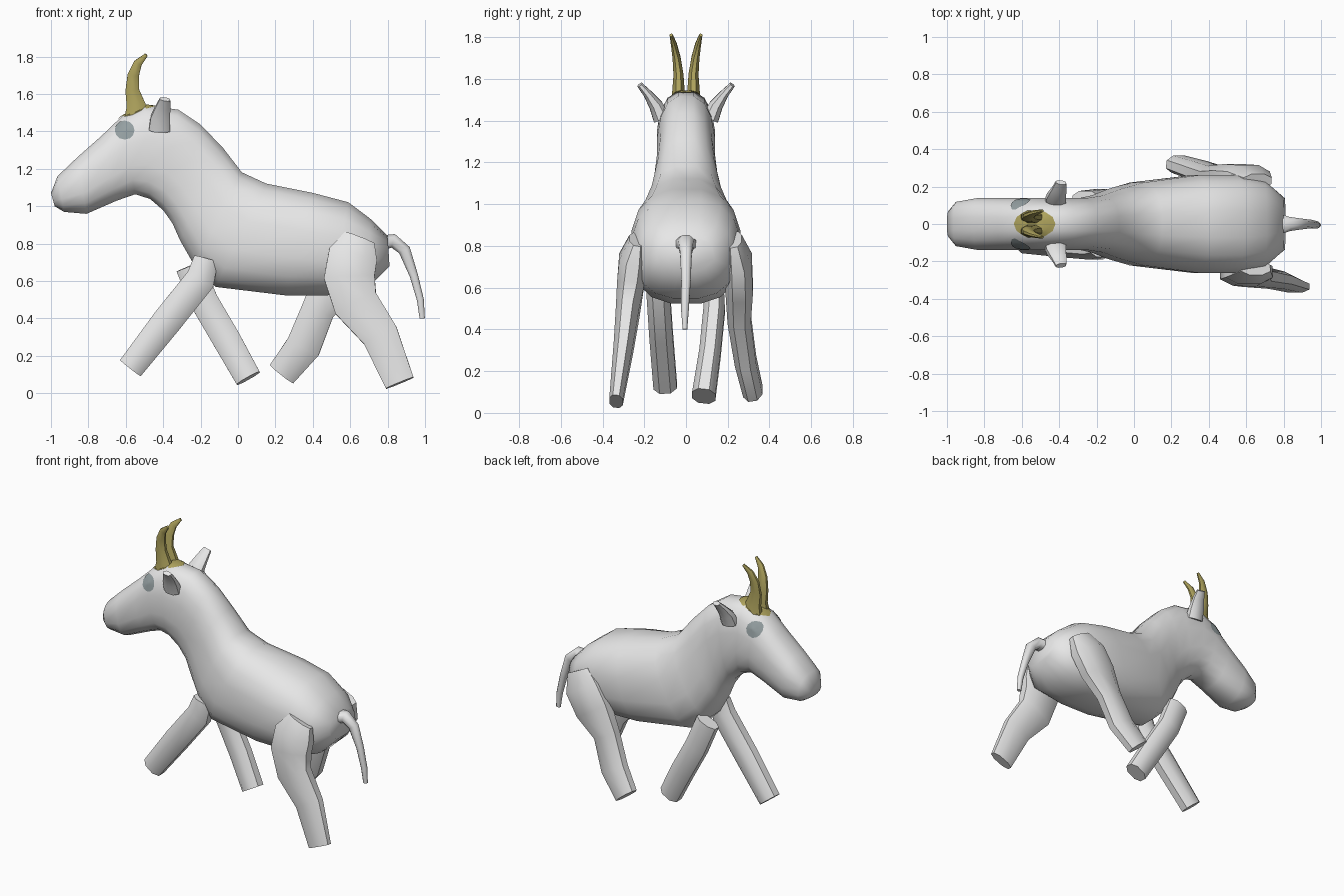
import bpy, bmesh, math
from mathutils import Vector

cube = bpy.data.objects.get("Cube")
if cube:
    bpy.data.objects.remove(cube, do_unlink=True)


def material(name, rgb):
    m = bpy.data.materials.new(name)
    m.use_nodes = True
    color = (*rgb, 1)
    m.diffuse_color = color
    m.node_tree.nodes["Principled BSDF"].inputs["Base Color"].default_value = color
    return m


COAT = material("pale grey coat", (0.8, 0.8, 0.8))
HORN = material("dull yellow horn", (0.43, 0.37, 0.11))
EYE = material("slate grey eye", (0.3, 0.35, 0.36))


def finish(name, bm, mat, angle=50):
    bmesh.ops.recalc_face_normals(bm, faces=bm.faces)
    mesh = bpy.data.meshes.new(name)
    bm.to_mesh(mesh)
    bm.free()
    mesh.materials.append(mat)
    ob = bpy.data.objects.new(name, mesh)
    bpy.context.collection.objects.link(ob)
    bpy.ops.object.select_all(action='DESELECT')
    ob.select_set(True)
    bpy.context.view_layer.objects.active = ob
    bpy.ops.object.shade_smooth_by_angle(angle=math.radians(angle))
    return ob


def power(v, p):
    return math.copysign(abs(v) ** p, v)


def loft(name, rings, mat, sides, square=0.85, angle=50):
    """Skin rings given as (centre, half axis u, half axis v)."""
    bm = bmesh.new()
    loops = []
    for c, u, v in rings:
        angles = [2 * math.pi * (i + 0.5) / sides for i in range(sides)]
        loops.append([bm.verts.new(c + u * power(math.cos(a), square)
                                   + v * power(math.sin(a), square)) for a in angles])
    for a, b in zip(loops, loops[1:]):
        for i in range(sides):
            j = (i + 1) % sides
            bm.faces.new((a[i], a[j], b[j], b[i]))
    bm.faces.new(loops[0])
    bm.faces.new(loops[-1][::-1])
    return finish(name, bm, mat, angle)


def limb(name, path, mat, sides=8, side=(0, 1, 0), square=0.85):
    """Tube along points (x, y, z, half depth, half width along side)."""
    pts = [Vector(p[:3]) for p in path]
    rings = []
    for i, p in enumerate(path):
        t = (pts[min(i + 1, len(pts) - 1)] - pts[max(i - 1, 0)]).normalized()
        s = Vector(side)
        s = (s - t * s.dot(t)).normalized()
        rings.append((pts[i], t.cross(s) * p[3], s * p[4]))
    return loft(name, rings, mat, sides, square)


# Head, neck and trunk: top x, top z, bottom x, bottom z, half width
profile = [
    (-1.0, 1.07, -.98, 1.0, .07), (-.965, 1.16, -.93, .97, .12),
    (-.86, 1.26, -.81, .96, .14), (-.73, 1.375, -.65, 1.03, .14),
    (-.62, 1.48, -.55, 1.065, .14), (-.5, 1.54, -.47, 1.04, .14),
    (-.32, 1.515, -.4, .98, .14), (-.2, 1.435, -.35, .91, .14),
    (-.08, 1.31, -.31, .82, .155), (.02, 1.18, -.23, .68, .19),
    (.15, 1.12, -.12, .57, .225), (.4, 1.07, .25, .525, .265),
    (.59, 1.02, .48, .525, .265), (.71, .93, .68, .55, .235),
    (.8, .84, .81, .68, .14),
]
rings = []
for tx, tz, bx, bz, w in profile:
    top, bottom = Vector((tx, 0, tz)), Vector((bx, 0, bz))
    rings.append(((top + bottom) / 2, (top - bottom) / 2 * 1.02, Vector((0, w, 0))))
body = loft("body", rings, COAT, 16, 0.8, 75)

# Legs in mid-stride
limb("front_leg_forward", [(-.17, -.13, .72, .07, .05), (-.2, -.135, .61, .085, .06),
                           (-.38, -.12, .385, .085, .06), (-.575, -.1, .135, .075, .06)], COAT)
limb("front_leg_back", [(-.26, .13, .68, .08, .05), (-.18, .135, .49, .08, .055),
                        (-.06, .115, .285, .08, .055), (.055, .085, .08, .075, .06)], COAT)
limb("hind_leg_back", [(.65, -.235, .83, .09, .04), (.615, -.255, .74, .14, .07),
                       (.595, -.265, .62, .145, .07), (.63, -.28, .48, .13, .06),
                       (.76, -.3, .31, .105, .05), (.865, -.335, .055, .085, .035)], COAT)
limb("hind_leg_forward", [(.66, .23, .83, .09, .04), (.61, .25, .73, .14, .07),
                          (.53, .255, .6, .14, .07), (.43, .255, .45, .095, .06),
                          (.35, .285, .25, .1, .055), (.235, .32, .105, .085, .05)], COAT)

# Tail
limb("tail", [(.75, 0, .8, .045, .07), (.83, 0, .815, .04, .04), (.89, 0, .765, .035, .03),
              (.94, 0, .63, .024, .024), (.975, -.005, .5, .02, .02),
              (.985, -.005, .4, .015, .012)], COAT)

# Ears and horns on both sides
for s, label in ((1, "a"), (-1, "b")):
    limb("ear_" + label, [(-.42, s * .115, 1.41, .045, .06), (-.415, s * .145, 1.475, .035, .055),
                          (-.4, s * .185, 1.53, .022, .042), (-.39, s * .222, 1.572, .015, .03)],
         COAT, side=(1, 0, 0))
    limb("horn_" + label, [(-.54, s * .038, 1.47, .075, .04), (-.545, s * .036, 1.54, .055, .032),
                           (-.565, s * .036, 1.62, .04, .026), (-.56, s * .045, 1.7, .033, .021),
                           (-.535, s * .058, 1.765, .024, .015), (-.49, s * .071, 1.81, .01, .008)],
         HORN, square=1)


def painted_patch(name, centre, axis_u, axis_v, mat, project):
    """Thin disc pressed onto the body along one axis."""
    bm = bmesh.new()
    c, u, v = Vector(centre), Vector(axis_u), Vector(axis_v)
    inner = [bm.verts.new(c)] * 12
    for r in (0.25, 0.5, 0.75, 1):
        outer = [bm.verts.new(c + r * (u * math.cos(math.pi * i / 6) + v * math.sin(math.pi * i / 6)))
                 for i in range(12)]
        for i in range(12):
            j = (i + 1) % 12
            quad = (inner[i], outer[i], outer[j], inner[j])
            bm.faces.new(quad[:3] if inner[i] is inner[j] else quad)
        inner = outer
    ob = finish(name, bm, mat)
    wrap = ob.modifiers.new("press", 'SHRINKWRAP')
    wrap.target = body
    wrap.wrap_method = 'PROJECT'
    wrap.use_project_y = project == 'Y'
    wrap.use_project_z = project == 'Z'
    wrap.use_negative_direction = True
    wrap.use_positive_direction = True
    wrap.wrap_mode = 'ABOVE_SURFACE'
    wrap.offset = 0.005


# Eyes and the coloured base of the horns
for s, label in ((1, "a"), (-1, "b")):
    painted_patch("eye_" + label, (-.605, s * .2, 1.405), (.052, 0, 0), (0, 0, s * -.05), EYE, 'Y')
painted_patch("horn_base", (-.53, 0, 1.62), (.11, 0, 0), (0, .072, 0), HORN, 'Z')
